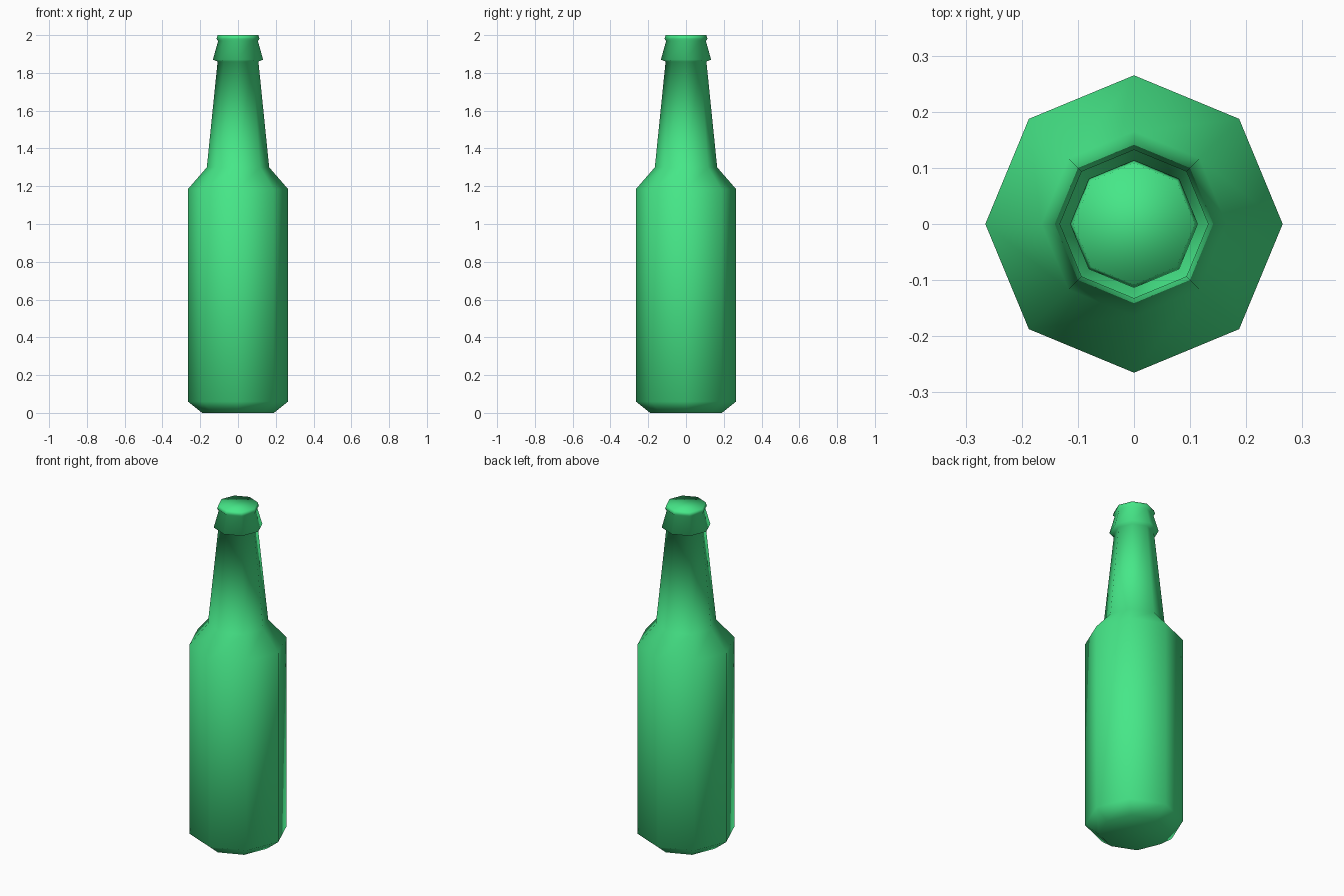
import bpy, bmesh, math

if "Cube" in bpy.data.objects:
    bpy.data.objects.remove(bpy.data.objects["Cube"])

SIDES = 8

glass = bpy.data.materials.new("green_glass")
glass.diffuse_color = (0.062, 0.81, 0.25, 1)
glass.use_nodes = True
glass.node_tree.nodes["Principled BSDF"].inputs["Base Color"].default_value = glass.diffuse_color


def lathe(name, profile, mat):
    """Closed eight-sided solid turned around z from (radius, height) pairs."""
    bm = bmesh.new()
    rings = []
    for r, z in profile:
        rings.append([bm.verts.new((r * math.cos(2 * math.pi * i / SIDES),
                                    r * math.sin(2 * math.pi * i / SIDES), z))
                      for i in range(SIDES)])
    for a, b in zip(rings, rings[1:]):
        for i in range(SIDES):
            j = (i + 1) % SIDES
            bm.faces.new((a[i], a[j], b[j], b[i]))
    bm.faces.new(rings[0][::-1])
    bm.faces.new(rings[-1])
    for f in bm.faces:
        f.smooth = True
    mesh = bpy.data.meshes.new(name)
    bm.to_mesh(mesh)
    bm.free()
    mesh.materials.append(mat)
    obj = bpy.data.objects.new(name, mesh)
    bpy.context.collection.objects.link(obj)
    return obj


# Bottle: base bevel, body, shoulder, neck, flared collar and lip
lathe("bottle", [
    (0.19, 0.0), (0.265, 0.06),        # base bevel
    (0.265, 1.185), (0.165, 1.30),     # body and shoulder
    (0.108, 1.86), (0.133, 1.87),      # neck and underside of collar
    (0.105, 1.97), (0.114, 1.98),      # collar top and lip
    (0.108, 2.0),
], glass)
